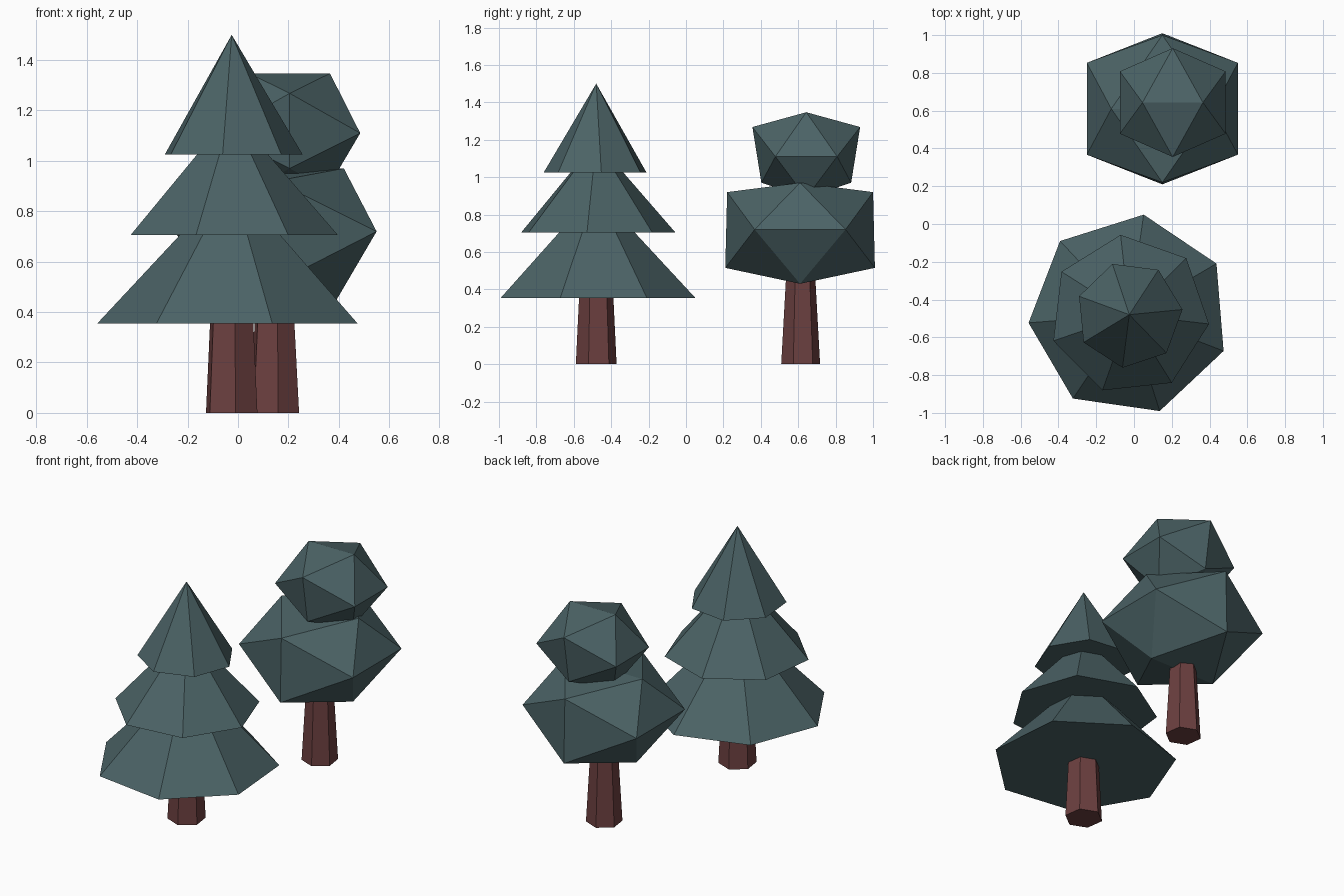
import bpy, bmesh
from math import sin, cos, radians, tau
from mathutils import Vector

if "Cube" in bpy.data.objects:
    bpy.data.objects.remove(bpy.data.objects["Cube"], do_unlink=True)


def make_material(name, color):
    mat = bpy.data.materials.new(name)
    mat.use_nodes = True
    mat.diffuse_color = (*color, 1)
    shader = next(n for n in mat.node_tree.nodes if n.type == "BSDF_PRINCIPLED")
    shader.inputs["Base Color"].default_value = (*color, 1)
    shader.inputs["Roughness"].default_value = 0.9
    return mat


LEAF = make_material("dark teal foliage", (0.071, 0.125, 0.133))
BARK = make_material("red brown bark", (0.15, 0.051, 0.051))


def finish(name, bm, mat):
    bmesh.ops.recalc_face_normals(bm, faces=bm.faces)
    mesh = bpy.data.meshes.new(name)
    bm.to_mesh(mesh)
    bm.free()
    mesh.materials.append(mat)
    bpy.context.collection.objects.link(bpy.data.objects.new(name, mesh))


def taper(name, center, sides, turn, low, high, mat):
    """Closed tapered prism; low and high are (radius, height), radius 0 gives a point."""
    bm = bmesh.new()
    rings = []
    for radius, z in (low, high):
        count = sides if radius else 1
        rings.append([bm.verts.new((center[0] + radius * cos(radians(turn) + tau * i / sides),
                                    center[1] + radius * sin(radians(turn) + tau * i / sides), z))
                      for i in range(count)])
    base, top = rings
    bm.faces.new(base[::-1])
    if len(top) > 1:
        bm.faces.new(top)
    for i in range(sides):
        j = (i + 1) % sides
        if len(top) > 1:
            bm.faces.new((base[i], base[j], top[j], top[i]))
        else:
            bm.faces.new((base[i], base[j], top[0]))
    finish(name, bm, mat)


def crown(name, center, side, upper, lower, mat):
    """Twenty-sided crown: side is the (x, y) of the middle corners;
    upper and lower hold (end y, end z, cap x, cap z)."""
    bm = bmesh.new()
    signs = (-1, 1)
    points = [(sx * side[0], sy * side[1], 0) for sx in signs for sy in signs]
    for end_y, end_z, cap_x, cap_z in (upper, lower):
        for s in signs:
            points += [(0, s * end_y, end_z), (s * cap_x, 0, cap_z)]
    for p in points:
        bm.verts.new(Vector(center) + Vector(p))
    bmesh.ops.convex_hull(bm, input=bm.verts)
    finish(name, bm, mat)


# Conifer: trunk and three turned seven-sided tiers
PINE = (-0.025, -0.48)
taper("conifer_trunk", PINE, 6, 38, (0.11, 0), (0.092, 0.37), BARK)
taper("conifer_bottom_tier", PINE, 7, 81.8, (0.535, 0.355), (0.165, 0.75), LEAF)
taper("conifer_middle_tier", PINE, 7, 96.2, (0.425, 0.705), (0.115, 1.06), LEAF)
taper("conifer_top_tier", PINE, 7, 108.4, (0.283, 1.025), (0, 1.5), LEAF)

# Round tree: trunk and two faceted crowns
taper("round_tree_trunk", (0.145, 0.613), 6, 38, (0.105, 0), (0.078, 0.48), BARK)
crown("round_tree_lower_crown", (0.15, 0.61, 0.72), (0.4, 0.243),
      (0.39, 0.2, 0.27, 0.25), (0.4, -0.205, 0.23, -0.29), LEAF)
crown("round_tree_upper_crown", (0.205, 0.643, 1.11), (0.28, 0.165),
      (0.288, 0.158, 0.16, 0.237), (0.24, -0.14, 0.15, -0.22), LEAF)
